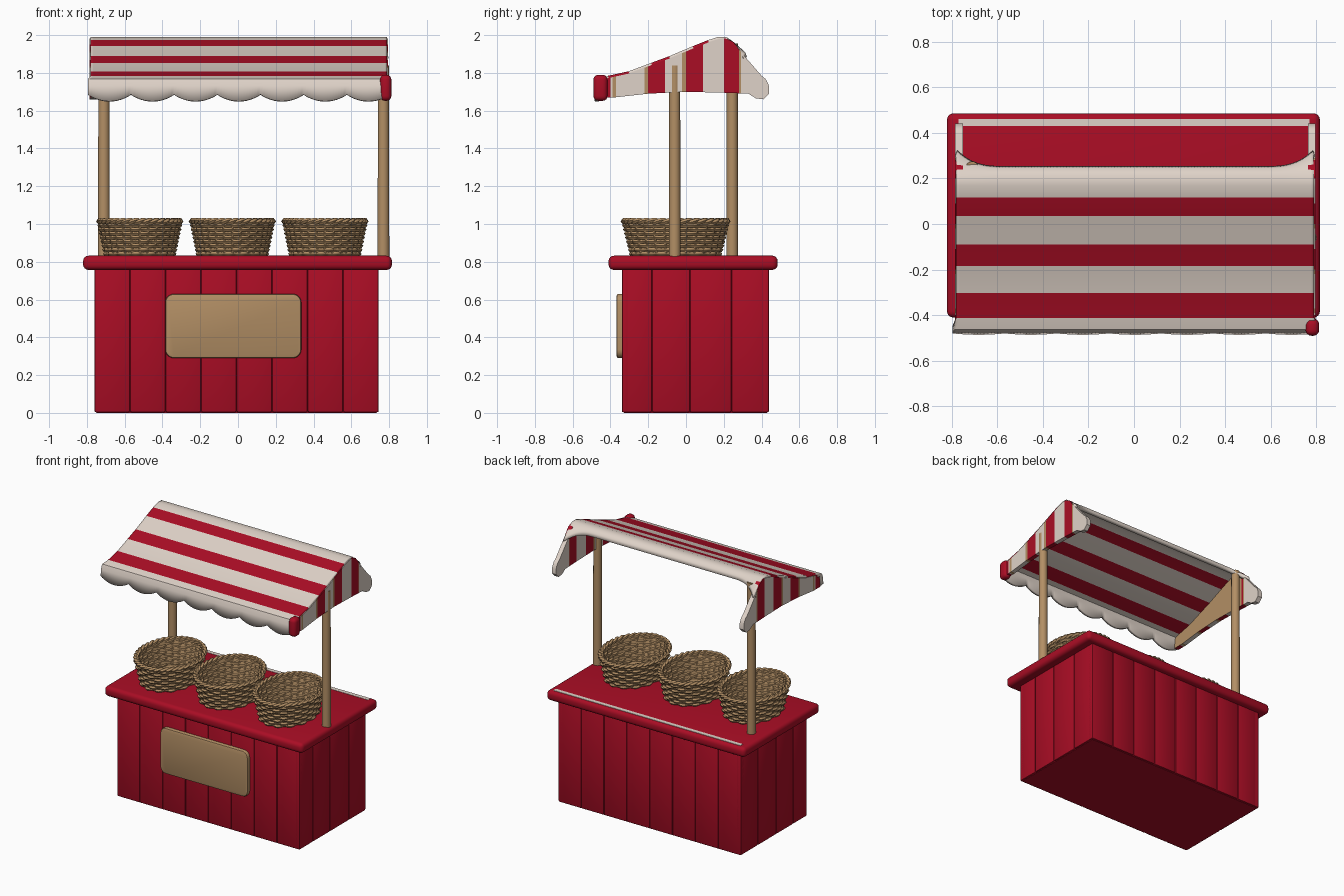
import bpy, bmesh, math
from mathutils import Vector

if "Cube" in bpy.data.objects:
    bpy.data.objects.remove(bpy.data.objects["Cube"])


def mat(name, rgb):
    m = bpy.data.materials.new(name)
    m.diffuse_color = (*rgb, 1)
    m.use_nodes = True
    m.node_tree.nodes["Principled BSDF"].inputs["Base Color"].default_value = m.diffuse_color
    return m


RED = mat("red_paint", (0.40, 0.004, 0.018))
WHITE = mat("cream_cloth", (0.74, 0.65, 0.58))
TAN = mat("tan_wood", (0.45, 0.275, 0.13))
MATS = [RED, WHITE, TAN]


def finish(name, bm, mats, angle=40):
    bmesh.ops.recalc_face_normals(bm, faces=bm.faces)
    me = bpy.data.meshes.new(name)
    bm.to_mesh(me)
    bm.free()
    for m in mats:
        me.materials.append(m)
    for p in me.polygons:
        p.use_smooth = True
    me.set_sharp_from_angle(angle=math.radians(angle))
    ob = bpy.data.objects.new(name, me)
    bpy.context.collection.objects.link(ob)
    return ob


def box(name, x0, x1, y0, y1, z0, z1, m, bevel=0.01, seg=2):
    bm = bmesh.new()
    bmesh.ops.create_cube(bm, size=1)
    for v in bm.verts:
        v.co = Vector(((x0 + x1) / 2 + v.co.x * (x1 - x0),
                       (y0 + y1) / 2 + v.co.y * (y1 - y0),
                       (z0 + z1) / 2 + v.co.z * (z1 - z0)))
    if bevel:
        bmesh.ops.bevel(bm, geom=bm.edges[:], offset=bevel, segments=seg,
                        profile=0.5, affect='EDGES')
    return finish(name, bm, [m])


def tube(bm, pts, r, sides=5, closed=True):
    n, rings = len(pts), []
    for i, p in enumerate(pts):
        a = pts[(i - 1) % n] if closed else pts[max(i - 1, 0)]
        b = pts[(i + 1) % n] if closed else pts[min(i + 1, n - 1)]
        t = (b - a).normalized()
        ref = Vector((0, 0, 1)) if abs(t.z) < 0.8 else Vector((1, 0, 0))
        u = t.cross(ref).normalized()
        w = u.cross(t)
        rings.append([bm.verts.new(p + r * (u * math.cos(k * math.tau / sides)
                                            + w * math.sin(k * math.tau / sides)))
                      for k in range(sides)])
    for i in range(n if closed else n - 1):
        A, B = rings[i], rings[(i + 1) % n]
        for k in range(sides):
            bm.faces.new((A[k], A[(k + 1) % sides], B[(k + 1) % sides], B[k]))


def interp(table, y):
    for (a, za), (b, zb) in zip(table, table[1:]):
        if y <= b:
            return za + (zb - za) * max(0, (y - a) / (b - a))
    return table[-1][1]


# counter: core, vertical planks on all four sides, rounded top slab
X0, X1, Y0, Y1 = -0.76, 0.745, -0.34, 0.44
box("counter_core", X0 + 0.012, X1 - 0.012, Y0 + 0.012, Y1 - 0.012, 0.0, 0.78, RED, 0)
w = (X1 - X0) / 8
for i in range(8):
    a, b = X0 + i * w, X0 + (i + 1) * w
    box("front_plank", a, b, Y0, Y0 + 0.04, 0.003, 0.77, RED, 0.009)
    box("back_plank", a, b, Y1 - 0.04, Y1, 0.003, 0.77, RED, 0.009)
cuts = [Y0, -0.18, 0.02, 0.24, Y1]
for a, b in zip(cuts, cuts[1:]):
    box("right_plank", X1 - 0.04, X1, a, b, 0.003, 0.77, RED, 0.009)
    box("left_plank", X0, X0 + 0.04, a, b, 0.003, 0.77, RED, 0.009)
box("counter_top", -0.82, 0.815, -0.41, 0.485, 0.757, 0.832, RED, 0.028, 4)
box("back_edge_stripe", -0.77, 0.77, 0.43, 0.46, 0.829, 0.834, WHITE, 0)

# blank sign board with rounded corners
bm = bmesh.new()
bmesh.ops.create_cube(bm, size=1)
for v in bm.verts:
    v.co = Vector((-0.025 + v.co.x * 0.72, -0.345 + v.co.y * 0.045, 0.46 + v.co.z * 0.34))
side = [e for e in bm.edges if abs(e.verts[0].co.y - e.verts[1].co.y) > 0.01]
bmesh.ops.bevel(bm, geom=side, offset=0.045, segments=5, profile=0.5, affect='EDGES')
rim = [e for e in bm.edges if all(v.co.y < -0.36 for v in e.verts)]
bmesh.ops.bevel(bm, geom=rim, offset=0.01, segments=2, profile=0.5, affect='EDGES')
finish("sign_board", bm, [TAN])

# two posts, set diagonally
for name, x, y, top in (("right_post", 0.77, -0.06, 1.84), ("left_post", -0.71, 0.245, 1.955)):
    bm = bmesh.new()
    bmesh.ops.create_cone(bm, cap_ends=True, segments=24, radius1=0.031, radius2=0.029,
                          depth=top - 0.8)
    bmesh.ops.translate(bm, verts=bm.verts, vec=(x, y, (top + 0.8) / 2))
    finish(name, bm, [TAN])

# woven baskets
def ellipse(t, th, off=0.0, dz=0.0):
    return Vector(((0.175 + 0.035 * t + off) * math.cos(th),
                   (0.228 + 0.042 * t + off) * math.sin(th), 0.842 + 0.172 * t + dz))


bm = bmesh.new()
N, STAKES, ROWS = 112, 28, 8
angs = [math.tau * i / N for i in range(N)]
for r in range(ROWS):
    ph = math.pi * (r % 2)
    tube(bm, [ellipse(r / ROWS, a, 0.009 * math.sin(STAKES / 2 * a + ph)) for a in angs], 0.0118)
for s in range(STAKES):
    a = math.tau * (s + 0.0) / STAKES
    tube(bm, [ellipse(t / 4, a) for t in range(5)], 0.009, 5, False)
for ph in (0, math.pi):
    tube(bm, [ellipse(1, a, 0.009 * math.cos(18 * a + ph), 0.007 * math.sin(18 * a + ph))
              for a in angs], 0.0125)
loops = [[bm.verts.new(ellipse(t, a, -0.004)) for a in angs[::2]] for t in (0, 1)]
for i in range(N // 2):
    j = (i + 1) % (N // 2)
    bm.faces.new((loops[0][i], loops[0][j], loops[1][j], loops[1][i]))
bm.faces.new(loops[0])
first = finish("basket", bm, [TAN], 60)
first.location = (-0.52, -0.055, 0)
for x in (-0.03, 0.46):
    ob = bpy.data.objects.new("basket", first.data)
    ob.location = (x, -0.055, 0)
    bpy.context.collection.objects.link(ob)

# awning sheet: striped slope, scalloped front edge, rolled ridge
PROFILE = [(-0.468, 1.685), (-0.465, 1.73), (-0.455, 1.76), (-0.41, 1.773), (-0.30, 1.797),
           (-0.18, 1.842), (-0.085, 1.877), (0.04, 1.93), (0.12, 1.962), (0.17, 1.978),
           (0.21, 1.978), (0.235, 1.962), (0.243, 1.94)]
RED_BANDS = (3, 5, 7)
bm = bmesh.new()
COLS, rows = 112, []
for j, (y, z) in enumerate(PROFILE):
    row = []
    for i in range(COLS + 1):
        u = i / COLS
        x = 0.005 + (u - 0.5) * (1.60 if j < 3 else 1.57)
        yy, zz = y, z
        if j == 0:
            zz -= 0.036 * abs(math.sin(math.pi * 7 * u)) ** 0.8
            yy -= 0.006 * abs(math.sin(math.pi * 7 * u))
        if j >= len(PROFILE) - 2:   # corner gussets at the rear
            e = max(0, (abs(u - 0.5) - 0.36) / 0.14) ** 3
            yy += 0.07 * e
            zz -= 0.06 * e
        row.append(bm.verts.new((x, yy, zz)))
    rows.append(row)
for j in range(len(rows) - 1):
    for i in range(COLS):
        f = bm.faces.new((rows[j][i], rows[j][i + 1], rows[j + 1][i + 1], rows[j + 1][i]))
        f.material_index = 0 if j in RED_BANDS else 1
awning = finish("awning_sheet", bm, MATS, 50)
sol = awning.modifiers.new("thickness", 'SOLIDIFY')
sol.thickness, sol.offset = 0.024, 0

# awning end panels, striped along their depth
TOP = PROFILE[2:10] + [(0.21, 1.982), (0.25, 1.965), (0.30, 1.90), (0.40, 1.785), (0.425, 1.765), (0.44, 1.73)]
BOTTOM = [(-0.46, 1.67), (-0.38, 1.67), (-0.2, 1.69), (0.0, 1.70), (0.2, 1.695),
          (0.33, 1.69), (0.37, 1.665), (0.41, 1.66), (0.44, 1.69)]


def stripe(y):
    if any(a < y < b for a, b in ((-0.5, -0.4), (-0.2, -0.11), (0.0, 0.09), (0.2, 0.28))):
        return 0
    if any(a < y < b for a, b in ((-0.39, -0.37), (-0.22, -0.2), (-0.02, 0.0), (0.28, 0.29))):
        return 2
    return 1


for name, xo, xi in (("right_end_panel", 0.795, 0.762), ("left_end_panel", -0.785, -0.75)):
    bm = bmesh.new()
    cols = []
    for k in range(91):
        y = -0.46 + 0.01 * k
        lo, hi = interp(BOTTOM, y), interp(TOP, y)
        xin = xi
        cols.append([bm.verts.new(c) for c in ((xo, y, lo), (xo, y, hi), (xin, y, hi), (xin, y, lo))])
    for k in range(90):
        A, B = cols[k], cols[k + 1]
        s = stripe(-0.455 + 0.01 * k)
        for q in range(4):
            f = bm.faces.new((A[q], A[(q + 1) % 4], B[(q + 1) % 4], B[q]))
            # inner side of the left panel is bare tan
            f.material_index = 2 if (q == 2 and xo < 0 and k < 72) else s
    bm.faces.new(cols[0])
    f = bm.faces.new(cols[-1])
    f.material_index = 1
    finish(name, bm, MATS)

# red folded corner at the front right
box("red_corner_fold", 0.752, 0.812, -0.49, -0.415, 1.652, 1.79, RED, 0.026, 4)
